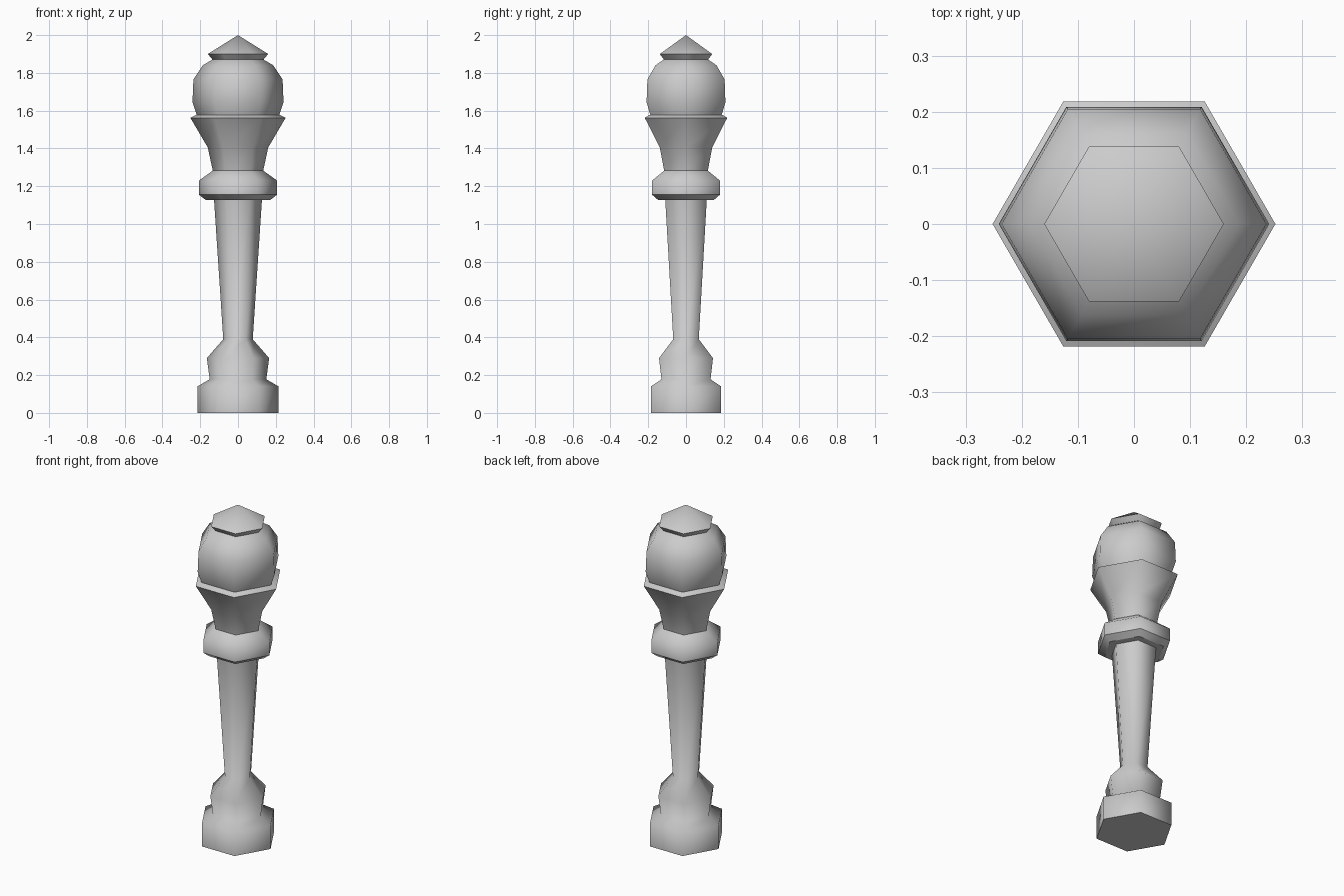
import bpy
import bmesh
from math import cos, sin, tau

SIDES = 6

cube = bpy.data.objects.get("Cube")
if cube:
    bpy.data.objects.remove(cube, do_unlink=True)

# One plain grey for the whole post
grey = bpy.data.materials.new("plain grey")
grey.use_nodes = True
colour = (0.6, 0.6, 0.6, 1)
grey.diffuse_color = colour
grey.node_tree.nodes["Principled BSDF"].inputs["Base Color"].default_value = colour


def turned(name, profile, sharp=()):
    """Turn (radius, height) points into a six-sided solid, with sharp edges on chosen rings."""
    bm = bmesh.new()
    rings = []
    for r, z in profile:
        if r == 0:
            rings.append([bm.verts.new((0, 0, z))] * SIDES)
        else:
            rings.append([bm.verts.new((r * cos(tau * i / SIDES), r * sin(tau * i / SIDES), z))
                          for i in range(SIDES)])
    for low, high in zip(rings, rings[1:]):
        for i in range(SIDES):
            j = (i + 1) % SIDES
            corners = [low[i], low[j], high[j], high[i]]
            bm.faces.new(list(dict.fromkeys(corners)))
    # Close the ends
    bm.faces.new(rings[0][::-1])
    if profile[-1][0] > 0:
        bm.faces.new(rings[-1])
    for face in bm.faces:
        face.smooth = True
    for k in {0, len(profile) - 1, *sharp}:
        if profile[k][0] > 0:
            for i in range(SIDES):
                edge = bm.edges.get((rings[k][i], rings[k][(i + 1) % SIDES]))
                edge.smooth = False
    mesh = bpy.data.meshes.new(name)
    bm.to_mesh(mesh)
    bm.free()
    mesh.materials.append(grey)
    obj = bpy.data.objects.new(name, mesh)
    bpy.context.collection.objects.link(obj)
    return obj


# Foot, stepped shoulder and tapering shaft
turned("base_and_shaft", [(0.215, 0), (0.215, 0.14), (0.15, 0.178), (0.165, 0.29),
                          (0.078, 0.39), (0.127, 1.13)])

# Collar around the top of the shaft
turned("collar", [(0.17, 1.127), (0.207, 1.155), (0.207, 1.23), (0.133, 1.283)], sharp=[1])

# Flared cup with a narrow sloping rim
turned("cup", [(0.133, 1.28), (0.16, 1.405), (0.252, 1.562), (0.222, 1.578)], sharp=[2])

# Rounded bulb held by the cup
turned("bulb", [(0.217, 1.574), (0.241, 1.645), (0.236, 1.765), (0.187, 1.84), (0.133, 1.872)])

# Pointed cap
turned("cap", [(0.133, 1.868), (0.16, 1.9), (0, 2.0)], sharp=[1])
